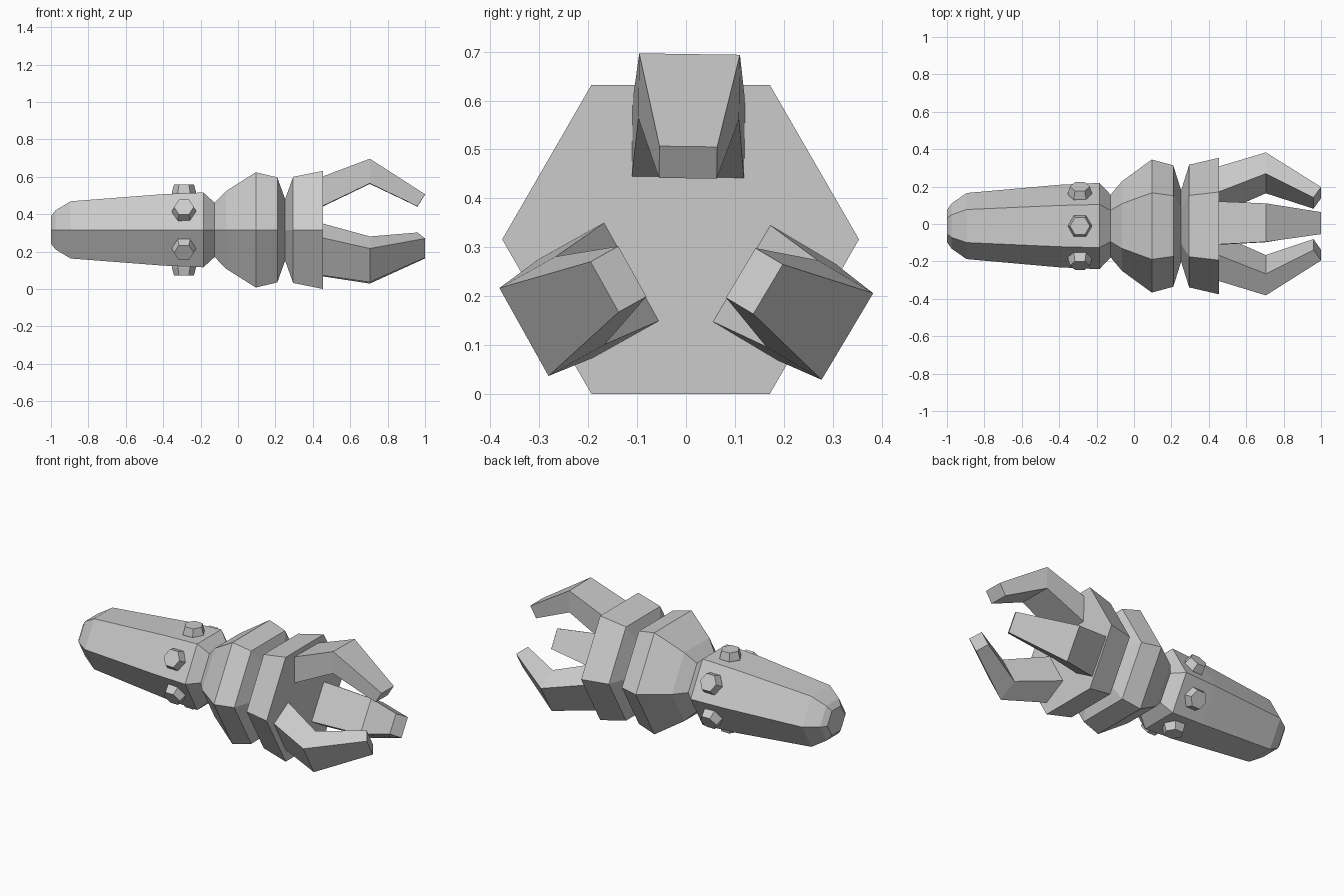
import bpy, bmesh
from math import sin, cos, pi, radians
from mathutils import Vector

cube = bpy.data.objects.get("Cube")
if cube:
    bpy.data.objects.remove(cube, do_unlink=True)

grey = bpy.data.materials.new("plain grey")
grey.use_nodes = True
grey.diffuse_color = (0.6, 0.6, 0.6, 1)
grey.node_tree.nodes["Principled BSDF"].inputs["Base Color"].default_value = (0.6, 0.6, 0.6, 1)

BODY = Vector((0, -0.011, 0.316))   # axis of the arm
CLAW = Vector((0, 0.002, 0.313))    # axis of the claws


def loft(name, rings, cap_start=True, cap_end=True):
    """Join equal-sized rings of points into one flat-shaded object."""
    bm = bmesh.new()
    loops = [[bm.verts.new(p) for p in ring] for ring in rings]
    n = len(loops[0])
    for a, b in zip(loops, loops[1:]):
        for i in range(n):
            j = (i + 1) % n
            bm.faces.new((a[i], a[j], b[j], b[i]))
    if cap_start:
        bm.faces.new(loops[0][::-1])
    if cap_end:
        bm.faces.new(loops[-1])
    bmesh.ops.recalc_face_normals(bm, faces=bm.faces)
    # Open sections need their sides turned outwards
    side = bm.faces[:][0]
    out = side.calc_center_median() - sum((v.co for v in loops[0]), Vector()) / n
    if not (cap_start and cap_end) and side.normal.dot(out) < 0:
        bmesh.ops.reverse_faces(bm, faces=bm.faces)
    mesh = bpy.data.meshes.new(name)
    bm.to_mesh(mesh)
    bm.free()
    mesh.materials.append(grey)
    obj = bpy.data.objects.new(name, mesh)
    bpy.context.collection.objects.link(obj)
    return obj


def hexagon(x, apothem):
    r = apothem / cos(pi / 6)
    return [BODY + Vector((x, r * cos(i * pi / 3), r * sin(i * pi / 3))) for i in range(6)]


# Arm sections: (x, distance from axis to each flat)
forearm = [(-1, 0.074), (-0.975, 0.105), (-0.895, 0.153), (-0.4, 0.191),
           (-0.185, 0.2), (-0.125, 0.145)]
elbow = [(-0.125, 0.145), (-0.065, 0.207), (0.095, 0.308), (0.21, 0.281), (0.252, 0.165)]
wrist = [(0.252, 0.165), (0.295, 0.284), (0.455, 0.316)]
loft("forearm", [hexagon(*p) for p in forearm], cap_end=False)
loft("elbow", [hexagon(*p) for p in elbow], False, False)
loft("wrist", [hexagon(*p) for p in wrist], cap_start=False)

# Bolts, one on each flat of the forearm
for k in range(6):
    a = radians(30 + 60 * k)
    out = Vector((0, cos(a), sin(a)))
    across = Vector((0, -sin(a), cos(a)))

    def bolt_ring(height, r):
        centre = BODY + Vector((-0.289, 0, 0)) + out * height
        return [centre + Vector((r * cos(i * pi / 3), 0, 0)) + across * r * sin(i * pi / 3)
                for i in range(6)]

    loft(f"bolt_{k + 1}", [bolt_ring(0.18, 0.065), bolt_ring(0.2, 0.065), bolt_ring(0.244, 0.053)])

# Claws: (outer x, outer radius, inner x, inner radius, half width)
claw = [(0.45, 0.286, 0.45, 0.128, 0.115),
        (0.705, 0.382, 0.705, 0.25, 0.103),
        (1.0, 0.193, 0.96, 0.128, 0.059)]
for k, name in enumerate(("upper_claw", "front_claw", "back_claw")):
    a = radians(89.2 + 120 * k)
    out = Vector((0, cos(a), sin(a)))
    across = Vector((0, -sin(a), cos(a)))
    rings = []
    for xo, ro, xi, ri, w in claw:
        rings.append([CLAW + Vector((x, 0, 0)) + out * r + across * s
                      for x, r, s in ((xo, ro, -w), (xo, ro, w), (xi, ri, w), (xi, ri, -w))])
    loft(name, rings)
